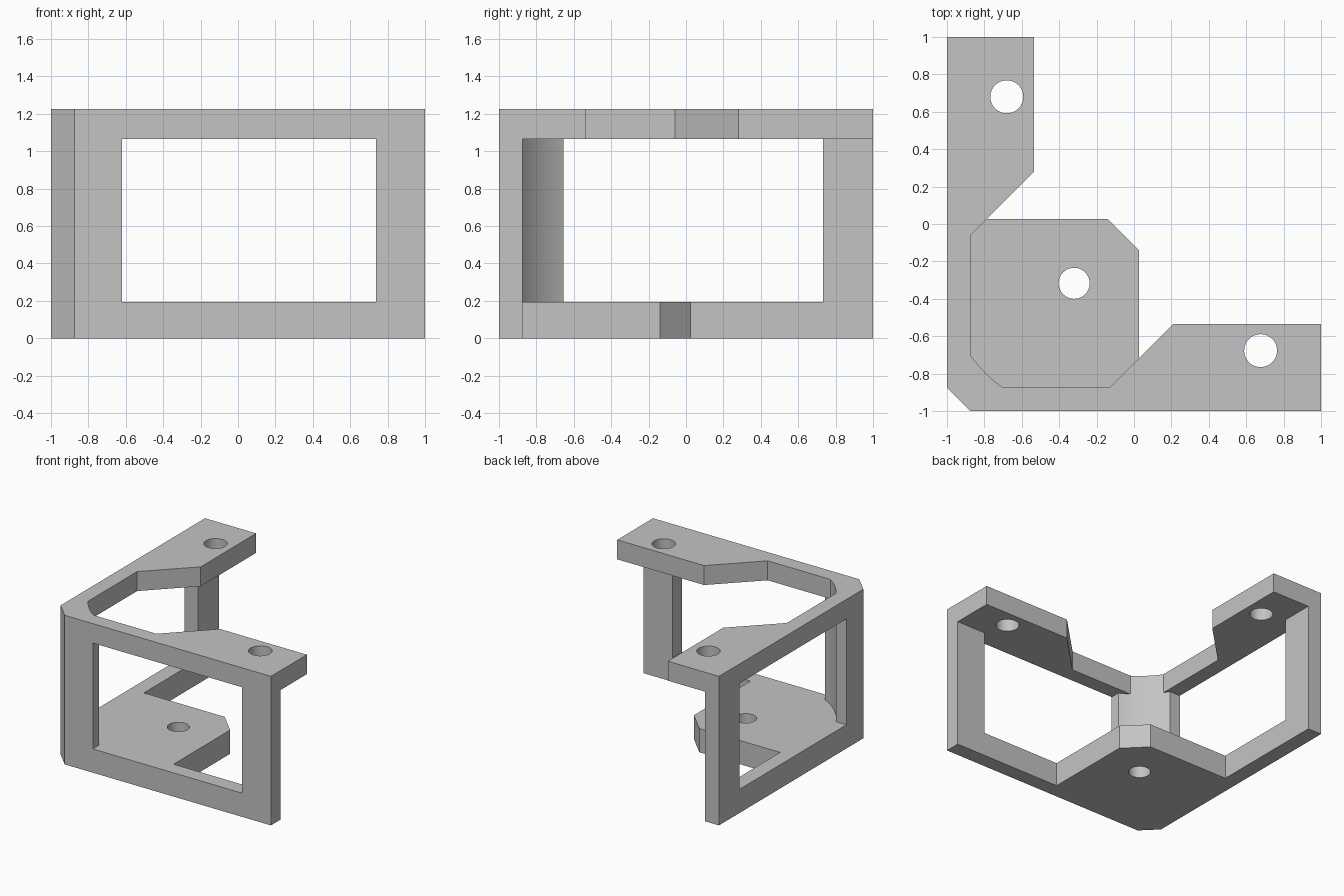
import bpy, bmesh, math

if "Cube" in bpy.data.objects:
    bpy.data.objects.remove(bpy.data.objects["Cube"], do_unlink=True)

HEIGHT, FLOOR, CEILING = 1.225, 0.195, 1.065
INNER = -0.875           # inner face of both walls
CENTRE, RADIUS = -0.318, 0.675   # round clearance around the base hole

grey = bpy.data.materials.new("grey")
grey.use_nodes = True
colour = (0.55, 0.55, 0.55, 1)
grey.diffuse_color = colour
grey.node_tree.nodes["Principled BSDF"].inputs["Base Color"].default_value = colour


def prism(name, outline, z0, z1):
    bm = bmesh.new()
    face = bm.faces.new([bm.verts.new((x, y, z0)) for x, y in outline])
    grown = bmesh.ops.extrude_face_region(bm, geom=[face])
    for v in grown["geom"]:
        if isinstance(v, bmesh.types.BMVert):
            v.co.z = z1
    bmesh.ops.recalc_face_normals(bm, faces=bm.faces)
    mesh = bpy.data.meshes.new(name)
    bm.to_mesh(mesh)
    bm.free()
    mesh.materials.append(grey)
    obj = bpy.data.objects.new(name, mesh)
    bpy.context.collection.objects.link(obj)
    return obj


def arc(a0, a1, n, x=CENTRE, y=CENTRE, r=RADIUS):
    steps = [a0 + (a1 - a0) * i / n for i in range(n + 1)]
    return [(x + r * math.cos(a), y + r * math.sin(a)) for a in steps]


def swap(outline):
    return [(y, x) for x, y in outline]


def combine(target, tool, operation):
    mod = target.modifiers.new(operation.title(), "BOOLEAN")
    mod.operation, mod.solver, mod.object = operation, "EXACT", tool
    bpy.context.view_layer.objects.active = target
    bpy.ops.object.modifier_apply(modifier=mod.name)
    bpy.data.objects.remove(tool, do_unlink=True)


# Two walls meeting at a bevelled corner with a rounded inside
wall_angle = math.pi + math.acos((CENTRE - INNER) / RADIUS)
other_angle = 2.5 * math.pi - wall_angle
bracket = prism("corner_bracket", [
    (1, INNER), (1, -1), (INNER, -1), (-1, INNER), (-1, 1), (INNER, 1),
    *arc(wall_angle, other_angle, 10)], 0, HEIGHT)

# Base plate with a clipped corner
base = prism("base_plate", [(-0.9, -0.9), (0.027, -0.9), (0.027, -0.14),
                            (-0.14, 0.027), (-0.9, 0.027)], 0, FLOOR)
combine(bracket, base, "UNION")

# Mounting flanges, one on each wall
flanges = {
    "front_flange": [(-0.155, -0.9), (0.21, -0.535), (1, -0.535), (1, -0.9)],
    "side_flange": swap([(-0.085, -0.9), (0.28, -0.535), (1, -0.535), (1, -0.9)]),
}
for name, outline in flanges.items():
    combine(bracket, prism(name, outline, CEILING, HEIGHT), "UNION")


# Wall windows, whose corner edge follows the round clearance
def window(start, end):
    edge_angle = math.pi + math.asin((CENTRE - start) / RADIUS)
    return [(-1.1, end), (-1.1, start), *arc(edge_angle, wall_angle, 6),
            (-0.75, INNER + 0.176), (-0.75, end)]


for name, outline in (("side_window", window(-0.655, 0.732)),
                      ("front_window", swap(window(-0.62, 0.737)))):
    combine(bracket, prism(name, outline, FLOOR, CEILING), "DIFFERENCE")

# Screw holes
for x, y, r, z0, z1 in ((-0.68, 0.68, 0.088, 1, 1.3),
                        (0.677, -0.677, 0.088, 1, 1.3),
                        (-0.32, -0.317, 0.083, -0.1, 0.3)):
    circle = arc(0, 2 * math.pi, 48, x, y, r)[:-1]
    combine(bracket, prism("screw_hole", circle, z0, z1), "DIFFERENCE")

bpy.ops.object.select_all(action="DESELECT")
bracket.select_set(True)
bpy.context.view_layer.objects.active = bracket
bpy.ops.object.shade_smooth_by_angle(angle=math.radians(20))
